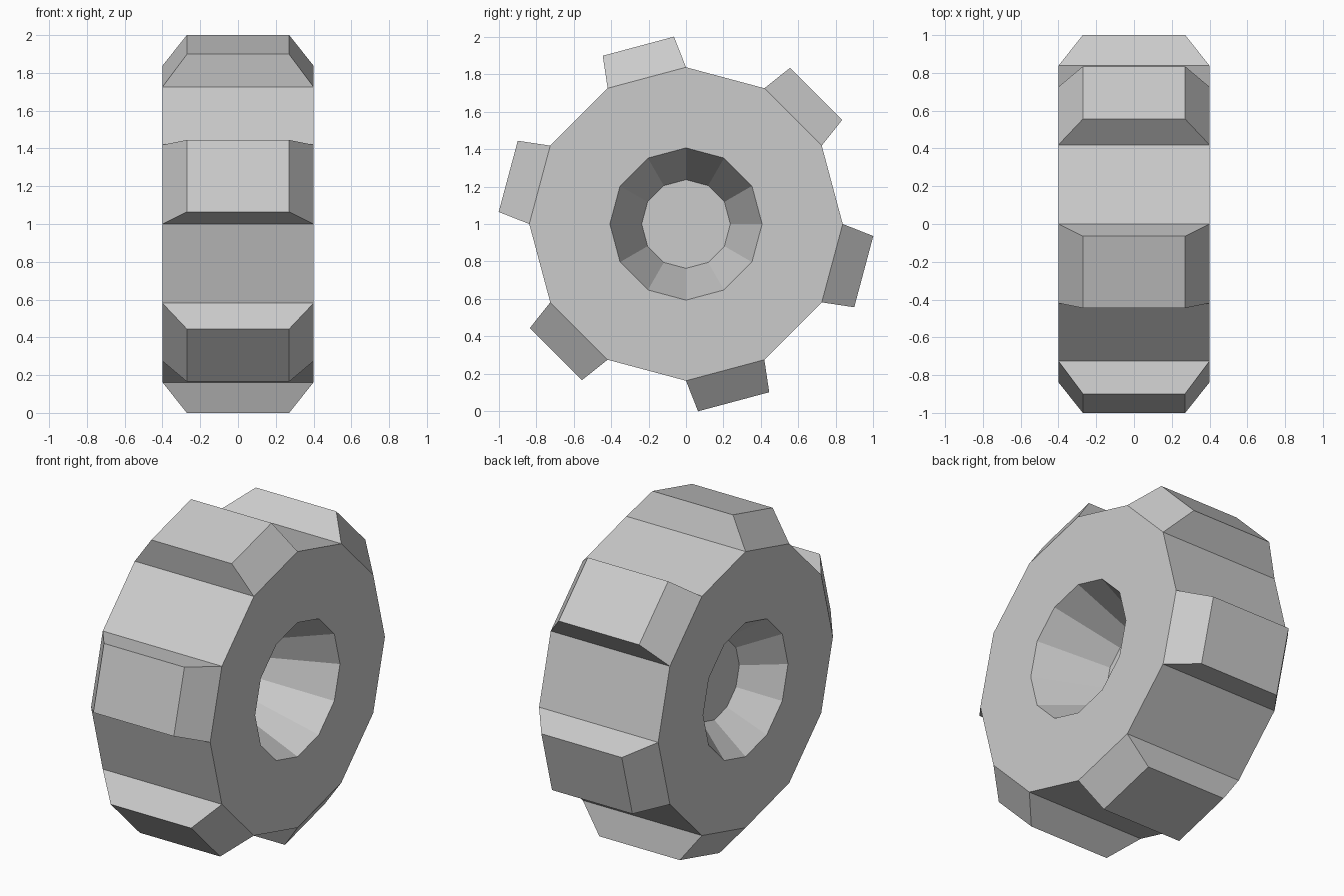
import bpy, bmesh
from math import cos, sin, radians

if "Cube" in bpy.data.objects:
    bpy.data.objects.remove(bpy.data.objects["Cube"])

SIDES, RIM, HALF, CZ = 12, 0.838, 0.4, 1.0


def finish(name, bm):
    bmesh.ops.recalc_face_normals(bm, faces=bm.faces[:])
    mesh = bpy.data.meshes.new(name)
    bm.to_mesh(mesh)
    bm.free()
    obj = bpy.data.objects.new(name, mesh)
    bpy.context.collection.objects.link(obj)
    return obj


# Wheel body: (x, radius) profile lofted around the axle, dished on both sides
profile = [(-0.19, 0.24), (-HALF, 0.407), (-HALF, RIM),
           (HALF, RIM), (HALF, 0.407), (0.0, 0.237)]
bm = bmesh.new()
rings = []
for x, r in profile:
    rings.append([bm.verts.new((x, r * cos(radians(30 * i)), CZ + r * sin(radians(30 * i))))
                  for i in range(SIDES)])
for a, b in zip(rings, rings[1:]):
    for i in range(SIDES):
        j = (i + 1) % SIDES
        bm.faces.new((a[i], a[j], b[j], b[i]))
# Hub floors
bm.faces.new(rings[0])
bm.faces.new(rings[-1])
finish("wheel_body", bm)


# Tread blocks: tapered lugs on every second rim face
def tread_block(index):
    ang = radians(45 + 60 * index)
    apothem = RIM * cos(radians(15))
    bm = bmesh.new()
    loops = []
    for dist, hx, ht in ((apothem, HALF, RIM * sin(radians(15))), (0.984, 0.27, 0.197)):
        loops.append([bm.verts.new((sx * hx,
                                    dist * cos(ang) - st * ht * sin(ang),
                                    CZ + dist * sin(ang) + st * ht * cos(ang)))
                      for sx, st in ((-1, -1), (1, -1), (1, 1), (-1, 1))])
    base, top = loops
    bm.faces.new(base)
    bm.faces.new(top)
    for i in range(4):
        j = (i + 1) % 4
        bm.faces.new((base[i], base[j], top[j], top[i]))
    finish(f"tread_block_{index + 1}", bm)


for k in range(6):
    tread_block(k)
